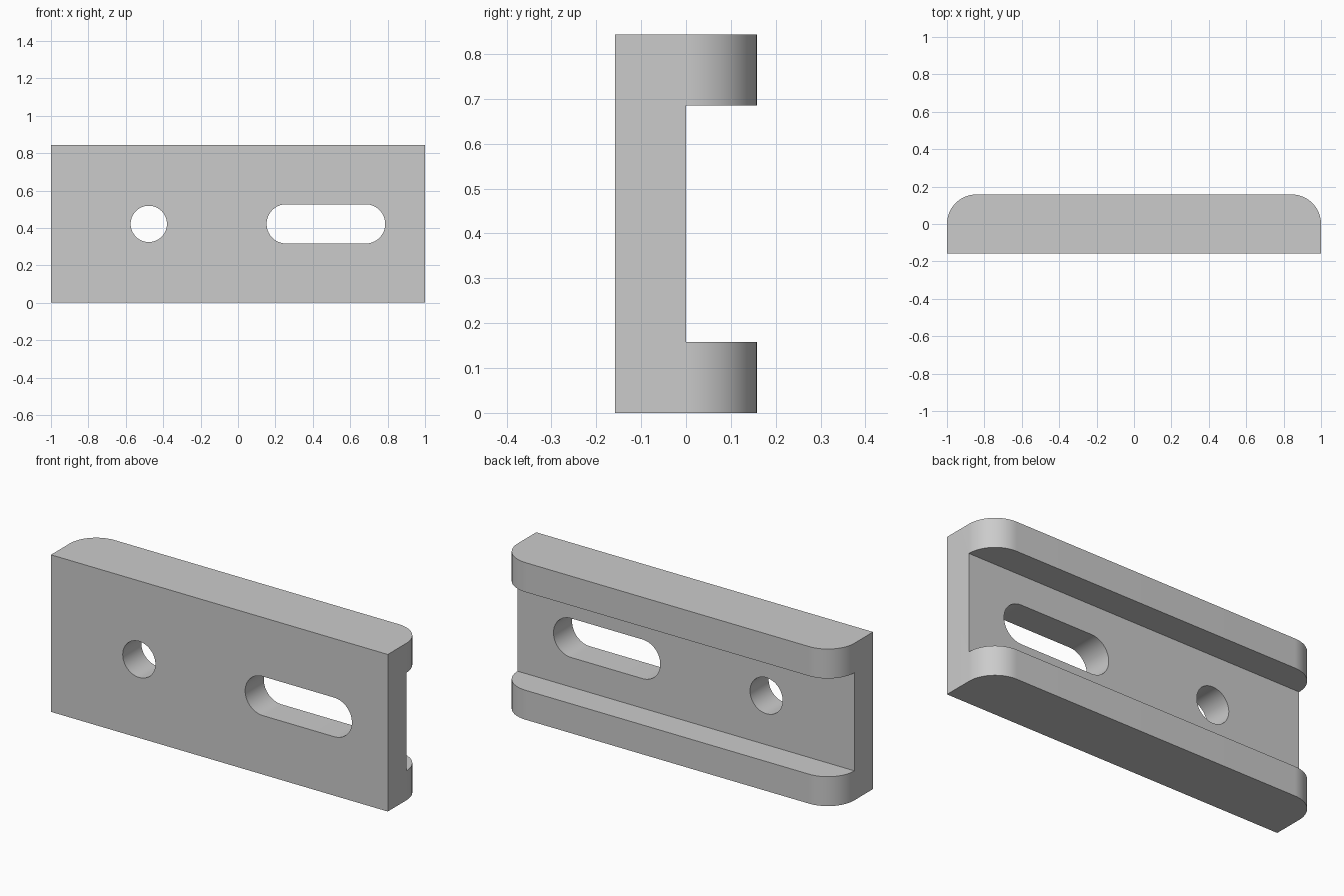
import bpy, bmesh
from math import pi, sin, cos
from mathutils import Vector

cube = bpy.data.objects.get("Cube")
if cube:
    bpy.data.objects.remove(cube, do_unlink=True)

HALF = 0.158           # half depth, rail height and corner radius
HEIGHT = 0.843
MID = HEIGHT / 2

grey = bpy.data.materials.new("plain grey")
grey.use_nodes = True
colour = (0.6, 0.6, 0.6, 1)
grey.diffuse_color = colour
grey.node_tree.nodes["Principled BSDF"].inputs["Base Color"].default_value = colour


def arc(cx, cy, r, start, end, steps):
    """Points along a circular arc."""
    angles = [start + (end - start) * i / steps for i in range(steps + 1)]
    return [(cx + r * cos(a), cy + r * sin(a)) for a in angles]


def prism(name, points, along):
    """Solid made by sweeping a closed outline of 3D points."""
    bm = bmesh.new()
    face = bm.faces.new([bm.verts.new(p) for p in points])
    swept = bmesh.ops.extrude_face_region(bm, geom=[face])["geom"]
    verts = [v for v in swept if isinstance(v, bmesh.types.BMVert)]
    bmesh.ops.translate(bm, verts=verts, vec=Vector(along))
    bmesh.ops.recalc_face_normals(bm, faces=bm.faces)
    mesh = bpy.data.meshes.new(name)
    bm.to_mesh(mesh)
    bm.free()
    mesh.materials.append(grey)
    obj = bpy.data.objects.new(name, mesh)
    bpy.context.collection.objects.link(obj)
    return obj


def slot(name, left, right, r):
    """Round-ended cutter through the plate, a cylinder if left equals right."""
    outline = arc(right, MID, r, -pi / 2, pi / 2, 32) + arc(left, MID, r, pi / 2, 3 * pi / 2, 32)
    if left == right:
        outline = arc(left, MID, r, 0, 2 * pi, 64)[:-1]
    return prism(name, [(x, -1, z) for x, z in outline], (0, 2, 0))


# Block with rounded rear corners
outline = [(-1, -HALF), (1, -HALF)]
outline += arc(1 - HALF, 0, HALF, 0, pi / 2, 24)
outline += arc(HALF - 1, 0, HALF, pi / 2, pi, 24)
plate = prism("channel_plate", [(x, y, 0) for x, y in outline], (0, 0, HEIGHT))

# Rear channel, round hole and long slot
channel = [(-2, 0, HALF), (-2, 1, HALF), (-2, 1, HEIGHT - HALF), (-2, 0, HEIGHT - HALF)]
cutters = [
    prism("channel_cutter", channel, (4, 0, 0)),
    slot("hole_cutter", -0.477, -0.477, 0.097),
    slot("slot_cutter", 0.258, 0.682, 0.105),
]
bpy.ops.object.select_all(action="DESELECT")
bpy.context.view_layer.objects.active = plate
plate.select_set(True)
for cutter in cutters:
    cutter.hide_render = True
    cut = plate.modifiers.new(cutter.name, "BOOLEAN")
    cut.operation = "DIFFERENCE"
    cut.solver = "EXACT"
    cut.object = cutter
    bpy.ops.object.modifier_apply(modifier=cut.name)
    bpy.data.objects.remove(cutter, do_unlink=True)

# Smooth curved walls with crisp edges
bpy.ops.object.shade_smooth_by_angle(angle=pi / 6)
